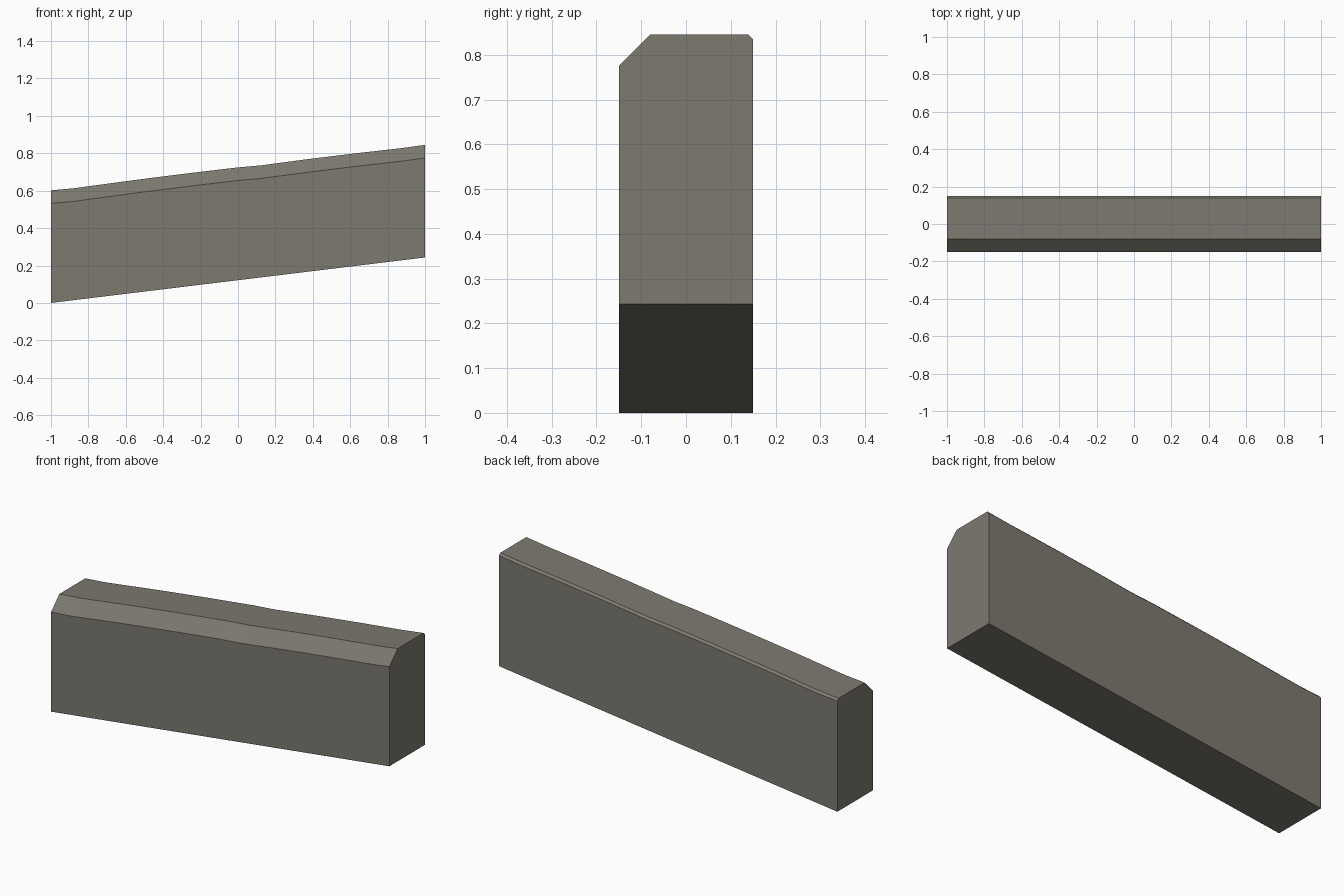
import bpy, bmesh

if "Cube" in bpy.data.objects:
    bpy.data.objects.remove(bpy.data.objects["Cube"])

# single stone colour
stone = bpy.data.materials.new("grey stone")
stone.diffuse_color = (0.205, 0.193, 0.163, 1)
stone.use_nodes = True
stone.node_tree.nodes["Principled BSDF"].inputs["Base Color"].default_value = stone.diffuse_color

# sloped kerb: a chamfered section swept along x, with a slightly worn top
RISE = 0.243
wear = [(-1, 0), (-0.875, -0.004), (-0.625, 0), (-0.5, 0.001), (-0.25, 0.002),
        (0, 0.001), (0.125, -0.003), (0.375, 0), (0.625, 0), (0.875, -0.002), (1, 0)]


def section(x, w):
    z = RISE * (x + 1) / 2
    return [(x, -0.15, z), (x, 0.15, z), (x, 0.15, z + 0.591 + w),
            (x, 0.139, z + 0.602 + w), (x, -0.08, z + 0.602 + w),
            (x, -0.15, z + 0.532 + w)]


bm = bmesh.new()
rings = [[bm.verts.new(p) for p in section(x, w)] for x, w in wear]
for a, b in zip(rings, rings[1:]):
    for i in range(6):
        j = (i + 1) % 6
        bm.faces.new((a[i], a[j], b[j], b[i]))
bm.faces.new(rings[0])
bm.faces.new(rings[-1])
bmesh.ops.recalc_face_normals(bm, faces=bm.faces)

mesh = bpy.data.meshes.new("sloped_kerb")
bm.to_mesh(mesh)
bm.free()
mesh.materials.append(stone)
kerb = bpy.data.objects.new("sloped_kerb", mesh)
bpy.context.collection.objects.link(kerb)
